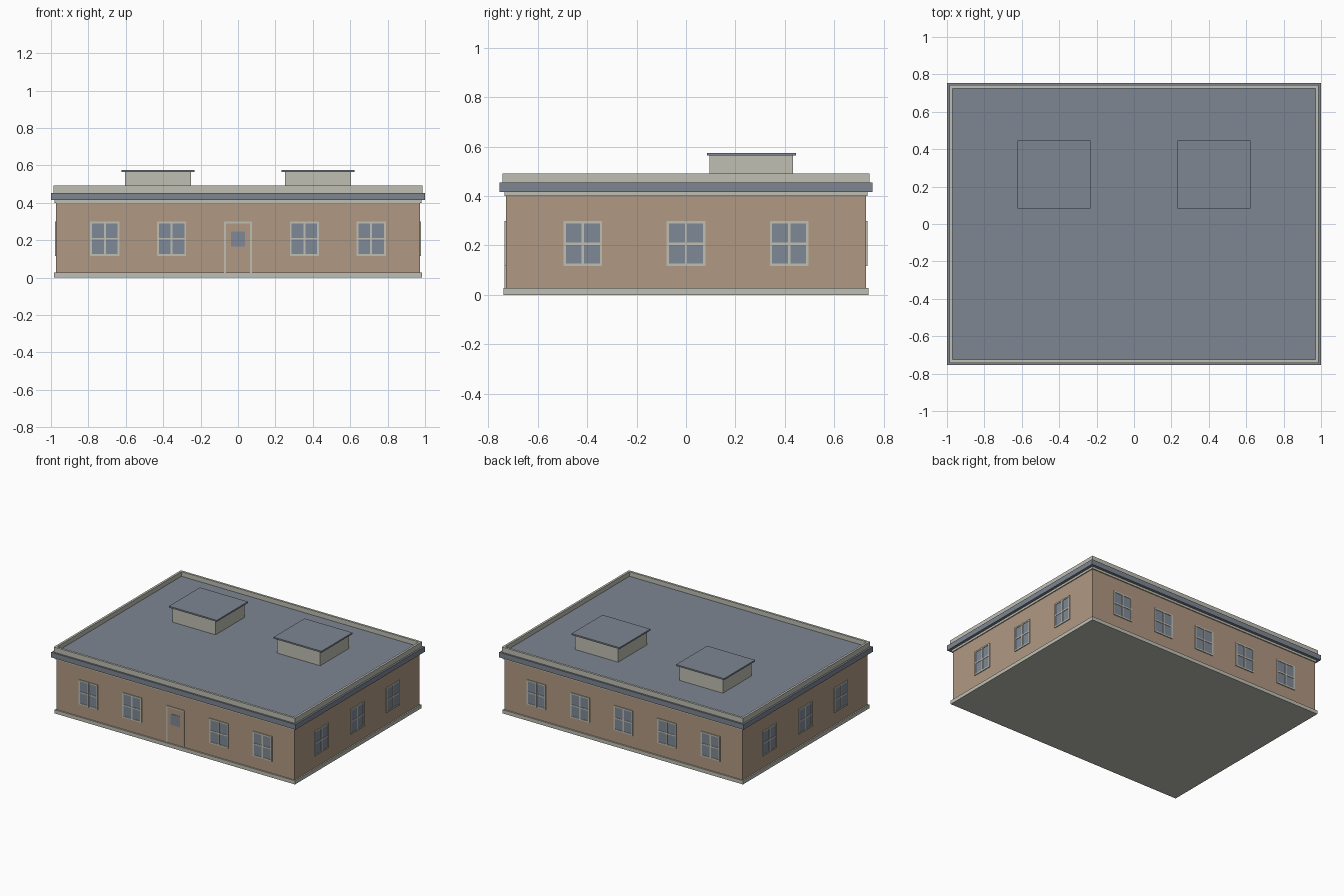
import bpy, bmesh, math
from mathutils import Matrix, Vector

cube = bpy.data.objects.get("Cube")
if cube:
    bpy.data.objects.remove(cube, do_unlink=True)


def material(name, srgb):
    linear = [((c / 255 + 0.055) / 1.055) ** 2.4 for c in srgb] + [1]
    mat = bpy.data.materials.new(name)
    mat.use_nodes = True
    mat.diffuse_color = linear
    mat.node_tree.nodes["Principled BSDF"].inputs["Base Color"].default_value = linear
    return mat


WALL = material("tan_wall", (176, 152, 130))
TRIM = material("pale_stone", (191, 191, 180))
SLATE = material("slate_roof", (126, 134, 145))
GLASS = material("window_glass", (127, 137, 150))


def add_box(bm, center, size, index=0):
    verts = bmesh.ops.create_cube(
        bm, size=1, matrix=Matrix.Translation(center) @ Matrix.Diagonal((*size, 1)))["verts"]
    for face in {f for v in verts for f in v.link_faces}:
        face.material_index = index


def make_mesh(bm, name, mats):
    mesh = bpy.data.meshes.new(name)
    bm.to_mesh(mesh)
    bm.free()
    for mat in mats:
        mesh.materials.append(mat)
    return mesh


def place(name, mesh, matrix=Matrix()):
    obj = bpy.data.objects.new(name, mesh)
    bpy.context.collection.objects.link(obj)
    obj.matrix_world = matrix
    return obj


def slab(name, half_x, half_y, low, high, mat, center=(0, 0)):
    bm = bmesh.new()
    add_box(bm, (*center, (low + high) / 2), (half_x * 2, half_y * 2, high - low))
    return place(name, make_mesh(bm, name, [mat]))


# Body, stacked from the ground up
WALL_X, WALL_Y = 0.973, 0.728
slab("plinth", 0.983, 0.738, 0, 0.027, TRIM)
slab("walls", WALL_X, WALL_Y, 0.027, 0.4, WALL)
slab("wall_top_trim", 0.98, 0.735, 0.4, 0.416, TRIM)
slab("eaves_band", 1.0, 0.755, 0.416, 0.454, SLATE)

# Parapet with sunken roof deck
bm = bmesh.new()
add_box(bm, (0, 0, 0.473), (1.974, 1.484, 0.038))
top = max(bm.faces, key=lambda f: f.calc_center_median().z)
bmesh.ops.inset_region(bm, faces=[top], thickness=0.023)
deck = bmesh.ops.extrude_discrete_faces(bm, faces=[top])["faces"][0]
bmesh.ops.translate(bm, verts=deck.verts, vec=Vector((0, 0, -0.034)))
deck.material_index = 1
place("parapet_and_roof", make_mesh(bm, "parapet_and_roof", [TRIM, SLATE]))

# Rooftop vents
for side, x in (("right", -0.428), ("left", 0.428)):
    slab(side + "_vent_box", 0.177, 0.169, 0.455, 0.564, TRIM, (x, 0.265))
    slab(side + "_vent_cap", 0.196, 0.181, 0.564, 0.575, SLATE, (x, 0.265))

# Window: glass plate, frame and crossing bars, outward along -y
W, H, BAR, DEPTH = 0.156, 0.183, 0.01, 0.006
bm = bmesh.new()
add_box(bm, (0, -0.0015, 0), (W - BAR, 0.003, H - BAR), 1)
for s in (-1, 0, 1):
    add_box(bm, (s * (W - BAR) / 2, -DEPTH / 2, 0), (BAR, DEPTH, H))
    add_box(bm, (0, -DEPTH / 2, s * (H - BAR) / 2), (W - BAR, DEPTH * 0.98, BAR))
window = make_mesh(bm, "window", [TRIM, GLASS])

walls = (
    ("front", 0, WALL_Y, (-0.712, -0.355, 0.355, 0.712)),
    ("left", 90, WALL_X, (-0.417, 0, 0.417)),
    ("back", 180, WALL_Y, (-0.712, -0.355, 0, 0.355, 0.712)),
    ("left_opposite", 270, WALL_X, (-0.417, 0, 0.417)),
)
for name, angle, distance, offsets in walls:
    turn = Matrix.Rotation(math.radians(angle), 4, "Z")
    label = "right" if angle == 270 else name
    for i, x in enumerate(offsets, 1):
        place(f"{label}_window_{i}", window,
              turn @ Matrix.Translation((x, -distance, 0.208)))

# Front door: panel, frame and small pane
bm = bmesh.new()
low, high, half = 0.027, 0.3, 0.074
mid = (low + high) / 2
add_box(bm, (0, -0.001, mid), (half * 2 - BAR, 0.002, high - low - BAR), 1)
add_box(bm, (0, -0.002, 0.207), (0.076, 0.004, 0.08), 2)
for s in (-1, 1):
    add_box(bm, (s * (half - BAR / 2), -DEPTH / 2, mid), (BAR, DEPTH, high - low))
add_box(bm, (0, -DEPTH / 2, high - BAR / 2), (half * 2 - BAR * 2, DEPTH, BAR))
place("front_door", make_mesh(bm, "front_door", [TRIM, WALL, GLASS]),
      Matrix.Translation((0, -WALL_Y, 0)))
